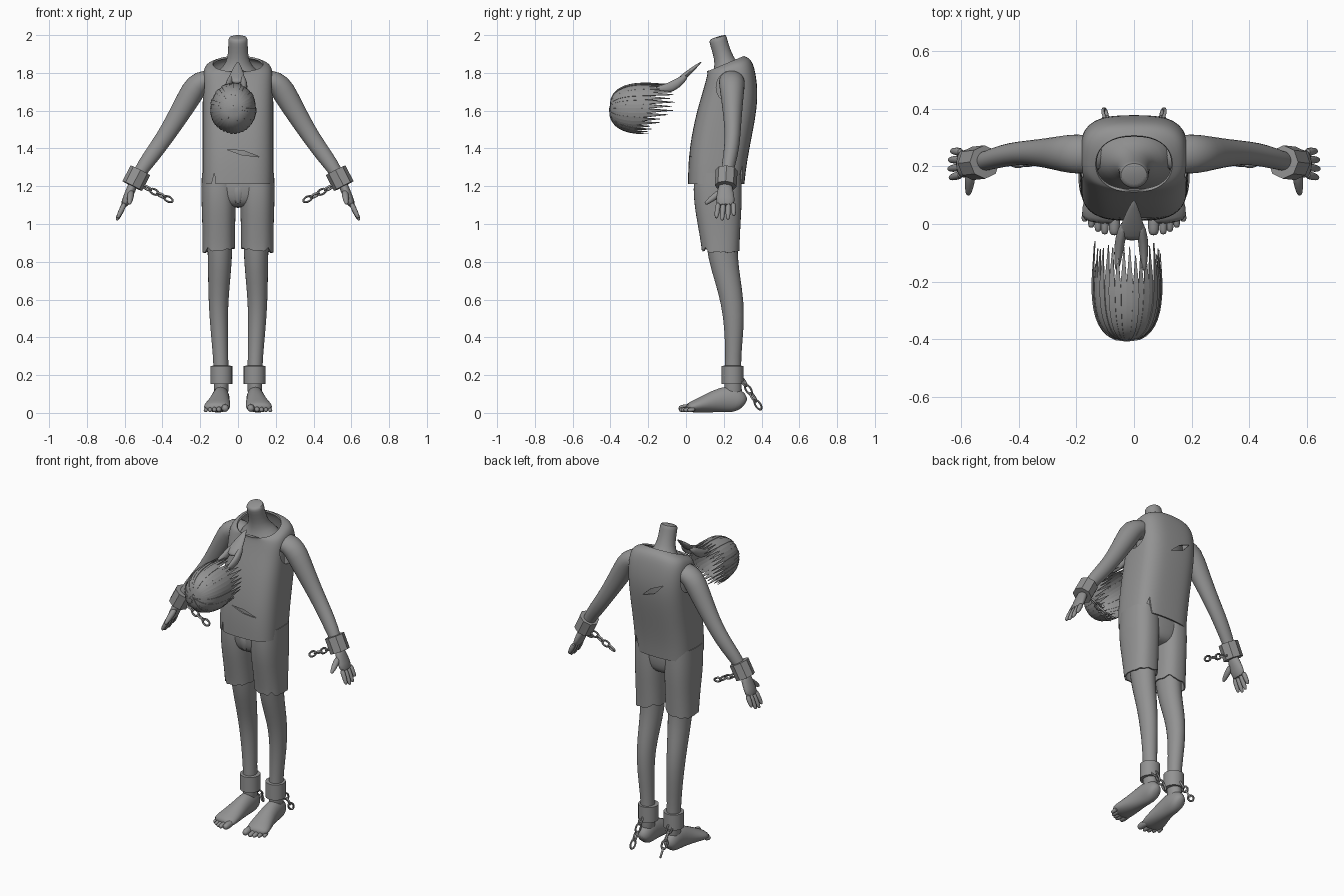
import bpy, bmesh, math, random
from mathutils import Vector, Matrix

random.seed(4)
TAU = math.tau
ACROSS = (1, 0, 0)
cube = bpy.data.objects.get("Cube")
if cube:
    bpy.data.objects.remove(cube, do_unlink=True)

grey = bpy.data.materials.new("plain grey")
grey.use_nodes = True
grey.diffuse_color = (0.29, 0.29, 0.29, 1)
grey.node_tree.nodes["Principled BSDF"].inputs["Base Color"].default_value = grey.diffuse_color

def make(name, bm, smooth=0, thick=0, mirror=False, cutters=(), angle=40):
    """Turn a bmesh into a finished, shaded object."""
    bmesh.ops.recalc_face_normals(bm, faces=bm.faces)
    me = bpy.data.meshes.new(name)
    bm.to_mesh(me)
    bm.free()
    me.materials.append(grey)
    ob = bpy.data.objects.new(name, me)
    bpy.context.collection.objects.link(ob)
    if smooth:
        ob.modifiers.new("Smooth", "SUBSURF").levels = smooth
    if thick:
        sol = ob.modifiers.new("Thickness", "SOLIDIFY")
        sol.thickness, sol.offset = thick, -1
    for c in cutters:
        cut = ob.modifiers.new("Cut", "BOOLEAN")
        cut.operation, cut.solver, cut.object = "DIFFERENCE", "EXACT", c
    if mirror:
        ob.modifiers.new("Mirror", "MIRROR").use_mirror_merge = False
    bpy.ops.object.select_all(action="DESELECT")
    ob.select_set(True)
    bpy.context.view_layer.objects.active = ob
    bpy.ops.object.convert(target="MESH")
    bpy.ops.object.shade_smooth_by_angle(angle=math.radians(angle))
    return ob

def skin(rings, caps=True, bm=None):
    """Join rings of points with quads."""
    bm = bm or bmesh.new()
    vs = [[bm.verts.new(p) for p in r] for r in rings]
    for lo, hi in zip(vs, vs[1:]):
        for i in range(len(lo)):
            bm.faces.new((lo[i - 1], lo[i], hi[i], hi[i - 1]))
    if caps:
        bm.faces.new(vs[0])
        bm.faces.new(vs[-1])
    return bm

def stack(levels, n=28, e=2.0, caps=True, x=0, jag=None):
    """Level rings of (z, centre y, half width, half depth, tilt, own squareness if any)."""
    rings = []
    for k, (z, cy, rx, ry, tilt, *own) in enumerate(levels):
        power = 2 / (own[0] if own else e)
        ring = []
        for i in range(n):
            u, v = (math.copysign(abs(f) ** power, f)
                    for f in (math.cos(TAU * i / n), math.sin(TAU * i / n)))
            drop = jag(i) if jag and k == 0 else 0
            ring.append((x + rx * u, cy + ry * v, z + tilt * ry * v + drop))
        rings.append(ring)
    return skin(rings, caps)

def tube(stations, n=10, side=(0, 1, 0), bm=None):
    """Rings across a path of (x, y, z, radius along side, other radius)."""
    pts = [Vector(s[:3]) for s in stations]
    rings = []
    for k, s in enumerate(stations):
        t = (pts[min(k + 1, len(pts) - 1)] - pts[max(k - 1, 0)]).normalized()
        u = Vector(side)
        u = (u - t * u.dot(t)).normalized()
        w = t.cross(u)
        rings.append([pts[k] + u * s[3] * math.cos(TAU * i / n) + w * s[4] * math.sin(TAU * i / n)
                      for i in range(n)])
    return skin(rings, bm=bm)

def digit(bm, a, b, r0, r1):
    """Finger or toe: a short rounded tube."""
    a, b = Vector(a), Vector(b)
    tube([(*a.lerp(b, t), r, r) for t, r in ((0, r0), (0.5, r0), (0.85, r1), (1, r1 * 0.6))],
         8, (0.3, 0.9, 0.1), bm)

def cuff(name, a, b, r, hole, n):
    """Shackle band from a to b."""
    a, b = Vector(a), Vector(b)
    make(name, tube([(*a, hole, hole), (*a.lerp(b, 0.01), r, r), (*a.lerp(b, 0.99), r, r),
                     (*b, hole, hole)], n), mirror=True, angle=30)

def chain(name, a, b, count=4):
    """Oval links, each turned a quarter from the last."""
    a, b = Vector(a), Vector(b)
    step = (b - a) / count
    bm = bmesh.new()
    for k in range(count):
        turn = step.to_track_quat("X", "Z").to_matrix().to_4x4()
        frame = Matrix.Translation(a + step * (k + 0.5)) @ turn @ Matrix.Rotation(TAU / 4 * k + 0.5, 4, "X")
        rings = []
        for i in range(14):
            out = Vector((math.cos(TAU * i / 14), math.sin(TAU * i / 14), 0))
            mid = Vector((step.length * 0.58 * out.x, 0.015 * out.y, 0))
            rings.append([frame @ (mid + (out * math.cos(q) + Vector((0, 0, 1)) * math.sin(q)) * 0.006)
                          for q in (TAU * j / 6 for j in range(6))])
        skin(rings + rings[:1], False, bm)
    bmesh.ops.remove_doubles(bm, verts=bm.verts, dist=0.0001)
    make(name, bm, mirror=True, angle=60)

def cutter(rings):
    """Hidden helper solid for cutting holes."""
    ob = make("cutter", skin(rings))
    ob.hide_render = True
    return ob

# Torso and neck
make("torso_and_neck", stack([
    (1.15, 0.165, 0.15, 0.10, 0), (1.4, 0.175, 0.16, 0.115, 0), (1.6, 0.21, 0.16, 0.115, 0),
    (1.74, 0.23, 0.15, 0.11, 0.1), (1.80, 0.225, 0.12, 0.09, 0.2), (1.835, 0.215, 0.075, 0.065, 0.2),
    (1.88, 0.2, 0.054, 0.05, 0.1), (1.95, 0.176, 0.052, 0.047, 0.2), (1.982, 0.168, 0.052, 0.047, 0.3),
    (1.993, 0.17, 0.042, 0.038, 0.3)], 20), smooth=1)

# Sleeveless shirt with tears, hem notches and armholes
cutters = [cutter([[(x, y, z) for x, z in outline] for y in span]) for outline, span in (
    ([(-0.06, 1.395), (0.03, 1.388), (0.115, 1.355), (0.02, 1.366)], (-0.1, 0.15)),
    ([(0.04, 1.615), (-0.02, 1.67), (-0.1, 1.705), (-0.045, 1.645)], (0.3, 0.5)),
    ([(-0.145, 1.19), (-0.125, 1.27), (-0.115, 1.19)], (-0.1, 0.15)),
    ([(0.11, 1.19), (0.135, 1.31), (0.165, 1.19)], (0.2, 0.5)))]
for s in (-1, 1):
    cutters.append(cutter([[(s * x, 0.235 + 0.075 * math.cos(TAU * i / 20), 1.725 + 0.085 * math.sin(TAU * i / 20))
                            for i in range(20)] for x in (0.14, 0.3)]))
make("shirt", stack([
    (1.213, 0.16, 0.187, 0.15, 0), (1.30, 0.165, 0.189, 0.154, 0), (1.42, 0.18, 0.188, 0.16, 0),
    (1.58, 0.212, 0.188, 0.16, 0), (1.70, 0.235, 0.188, 0.147, 0), (1.79, 0.238, 0.188, 0.13, 0.15),
    (1.838, 0.23, 0.176, 0.116, 0.32, 2.7), (1.848, 0.208, 0.134, 0.099, 0.42, 2.2)], e=3.1, caps=False),
    smooth=2, thick=0.01, cutters=cutters)
for c in cutters:
    bpy.data.objects.remove(c, do_unlink=True)

# Torn shorts
make("shorts_seat", stack([
    (1.085, 0.17, 0.06, 0.075, 0), (1.11, 0.168, 0.12, 0.105, 0), (1.15, 0.167, 0.165, 0.119, 0),
    (1.22, 0.167, 0.178, 0.123, 0), (1.28, 0.168, 0.172, 0.12, 0)], e=2.6), smooth=1)
make("shorts_legs", stack([
    (0.86, 0.183, 0.086, 0.10, 0), (0.89, 0.182, 0.086, 0.102, 0), (1.0, 0.175, 0.087, 0.114, 0),
    (1.09, 0.17, 0.091, 0.125, 0), (1.18, 0.167, 0.092, 0.129, 0), (1.27, 0.168, 0.09, 0.125, 0)],
    e=2.4, caps=False, x=0.102,
    jag=lambda i: 0.008 * math.sin(i * 2.4) - 0.012 * math.cos(TAU * i / 28) + (0.03 if i in (10, 24) else 0)),
    smooth=1, thick=0.008, mirror=True)
make("shorts_front_fold", tube([(0, 0.065, 1.22, 0.045, 0.02), (0, 0.062, 1.16, 0.035, 0.022),
                                (0, 0.08, 1.10, 0.015, 0.02)], side=ACROSS), smooth=1)

# Arms
make("arms", tube([
    (0.10, 0.24, 1.755, 0.06, 0.05), (0.17, 0.242, 1.765, 0.07, 0.058), (0.22, 0.243, 1.738, 0.07, 0.068),
    (0.265, 0.245, 1.66, 0.06, 0.063), (0.33, 0.247, 1.55, 0.048, 0.054), (0.39, 0.247, 1.455, 0.042, 0.047),
    (0.455, 0.237, 1.365, 0.04, 0.045), (0.525, 0.215, 1.27, 0.033, 0.036),
    (0.555, 0.21, 1.2, 0.032, 0.026)], 14), smooth=1, mirror=True)

# Hands
bm = tube([(0.548, 0.21, 1.23, 0.03, 0.026), (0.567, 0.208, 1.18, 0.043, 0.026),
           (0.588, 0.208, 1.135, 0.052, 0.024), (0.606, 0.21, 1.09, 0.048, 0.02)], 12)
for k, drop in enumerate((0.012, 0, 0.005, 0.025)):
    digit(bm, (0.597, 0.172 + 0.026 * k, 1.115), (0.643 - drop * 0.4, 0.16 + 0.031 * k, 1.018 + drop), 0.0155, 0.012)
digit(bm, (0.565, 0.19, 1.175), (0.575, 0.10, 1.105), 0.02, 0.013)
make("hands", bm, smooth=1, mirror=True)

# Legs
make("legs", tube([
    (0.1, 0.18, 1.1, 0.075, 0.10), (0.097, 0.187, 0.95, 0.07, 0.09), (0.095, 0.195, 0.82, 0.066, 0.08),
    (0.1, 0.222, 0.7, 0.06, 0.069), (0.104, 0.247, 0.58, 0.053, 0.062), (0.1, 0.255, 0.45, 0.048, 0.053),
    (0.092, 0.25, 0.3, 0.041, 0.042), (0.088, 0.248, 0.18, 0.04, 0.045), (0.09, 0.25, 0.05, 0.042, 0.055)],
    14, ACROSS), smooth=1, mirror=True)

# Feet with toes
bm = tube([(0.09, 0.308, 0.04, 0.022, 0.03), (0.09, 0.292, 0.056, 0.042, 0.055), (0.09, 0.25, 0.075, 0.048, 0.075),
           (0.093, 0.19, 0.07, 0.049, 0.069), (0.1, 0.11, 0.05, 0.062, 0.05), (0.112, 0.045, 0.034, 0.074, 0.034),
           (0.116, 0.0, 0.025, 0.068, 0.022)], 14, ACROSS)
for k in range(5):
    r, x = (0.0165 - 0.001 * k, 0.078 + 0.0225 * k) if k else (0.022, 0.068)
    digit(bm, (x, 0.05, r + 0.008), (x + 0.001 * k, -0.04 + 0.003 * k * k, r), r, r * 0.95)
make("feet", bm, smooth=1, mirror=True)

# Shackles and chains
cuff("wrist_shackles", (0.517, 0.215, 1.285), (0.56, 0.21, 1.20), 0.058, 0.035, 8)
cuff("ankle_shackles", (0.088, 0.246, 0.25), (0.088, 0.246, 0.152), 0.058, 0.04, 24)
chain("wrist_chains", (0.50, 0.215, 1.20), (0.35, 0.21, 1.122))
chain("ankle_chains", (0.1, 0.292, 0.185), (0.1, 0.394, 0.022))

# Floating hair: cap of overlapping locks, each tapering to a tip
bm = bmesh.new()
for k in range(36):
    mid = TAU * (k + 0.5) / 36
    up = math.sin(mid)
    end = -0.065 - 0.15 * max(0, -up) - 0.02 * max(0, up) + random.uniform(-0.035, 0.015)
    lift = random.uniform(-0.003, 0.003)
    row = []
    for t in (j / 12 for j in range(13)):
        y = -0.405 + (end + 0.405) * t ** 1.6
        s = min(1, max(0, (-0.2 - y) / 0.205))
        r = (1 - s ** 2.6) ** (1 / 2.6) * (1 - 0.5 * max(0, y + 0.2))
        half = TAU / 36 * (0.56 - 1.8 * max(0, t - 0.72))
        row.append([bm.verts.new((-0.025 + (0.122 * r + lift) * math.cos(a), y,
                                  1.612 + (0.135 * r + lift) * math.sin(a))) for a in (mid - half, mid + half)])
    for p, q in zip(row, row[1:]):
        bm.faces.new((p[0], p[1], q[1], q[0]))
make("hair_cap", bm, thick=0.003)

# Long forelock with two prongs
bm = tube([(-0.008, -0.06, 1.745, 0.05, 0.012), (-0.006, -0.01, 1.78, 0.045, 0.018),
           (-0.003, 0.035, 1.82, 0.028, 0.012), (0, 0.085, 1.861, 0.004, 0.003)], side=ACROSS)
for s in (-1, 1):
    tube([(s * 0.025 - 0.006, 0.01, 1.79, 0.016, 0.014), (s * 0.04 - 0.008, -0.05, 1.74, 0.02, 0.03),
          (s * 0.044 - 0.01, -0.10, 1.715, 0.018, 0.03), (s * 0.048 - 0.012, -0.17, 1.715, 0.006, 0.01)], 8, ACROSS, bm)
make("forelock", bm, smooth=1)
